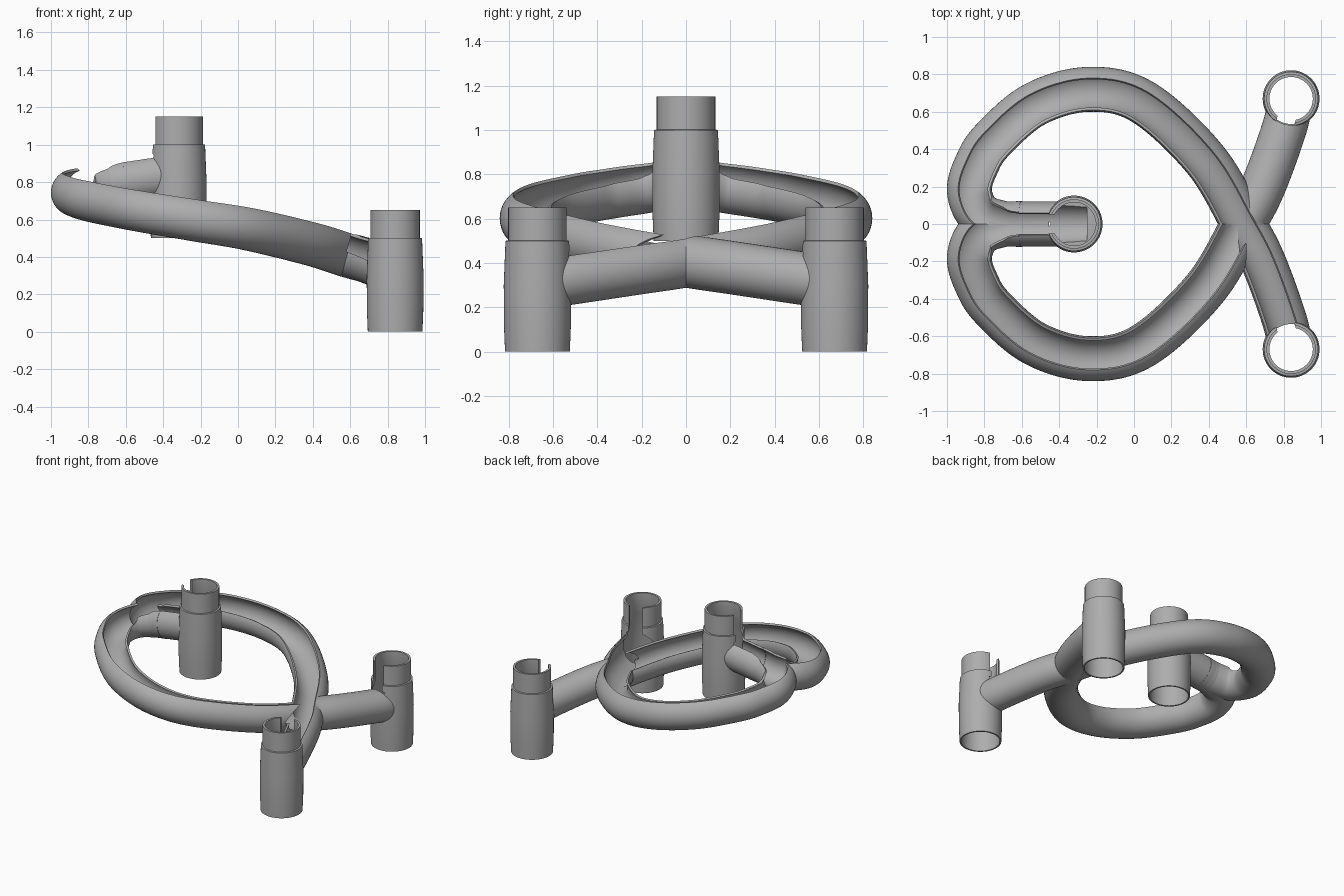
import bpy, bmesh, math
from mathutils import Vector

cube = bpy.data.objects.get("Cube")
if cube:
    bpy.data.objects.remove(cube, do_unlink=True)

grey = bpy.data.materials.new("plain grey")
grey.use_nodes = True
colour = (0.42, 0.42, 0.42, 1)
grey.diffuse_color = colour
grey.node_tree.nodes["Principled BSDF"].inputs["Base Color"].default_value = colour

PIPE, BORE, CUT = 0.12, 0.105, 0.135
helpers = []


def make(name, bm, helper=False):
    bmesh.ops.recalc_face_normals(bm, faces=bm.faces)
    mesh = bpy.data.meshes.new(name)
    bm.to_mesh(mesh)
    bm.free()
    mesh.materials.append(grey)
    ob = bpy.data.objects.new(name, mesh)
    bpy.context.collection.objects.link(ob)
    if helper:
        ob.hide_render = True
        helpers.append(ob)
    return ob


def boolean(ob, other, operation):
    mod = ob.modifiers.new("cut", 'BOOLEAN')
    mod.object, mod.operation, mod.solver = other, operation, 'EXACT'
    bpy.context.view_layer.update()
    result = ob.evaluated_get(bpy.context.evaluated_depsgraph_get())
    mesh = bpy.data.meshes.new_from_object(result)
    ob.modifiers.clear()
    ob.data = mesh


def smooth_path(points, steps=12):
    p = [Vector(q) for q in points]
    p = [2 * p[0] - p[1]] + p + [2 * p[-1] - p[-2]]
    out = []
    for i in range(1, len(p) - 2):
        a, b, c, d = p[i - 1:i + 3]
        for k in range(steps):
            t = k / steps
            out.append(0.5 * (2 * b + (c - a) * t + (2 * a - 5 * b + 4 * c - d) * t * t
                              + (3 * b - a - 3 * c + d) * t ** 3))
    return out + [p[-2]]


def sweep(name, path, section, side=1, helper=True):
    """Sweep section(t) -> list of (angle, radius); side mirrors in y."""
    bm = bmesh.new()
    rings = []
    n = len(path) - 1
    for i, p in enumerate(path):
        t = (path[min(i + 1, n)] - path[max(i - 1, 0)]).normalized()
        outer = Vector((-t.y, t.x, 0)).normalized()
        up = t.cross(outer)
        ring = []
        for angle, r in section(i / n):
            co = p + r * (math.cos(angle) * outer + math.sin(angle) * up)
            ring.append(bm.verts.new((co.x, co.y * side, co.z)))
        rings.append(ring)
    for a, b in zip(rings, rings[1:]):
        for j in range(len(a)):
            k = (j + 1) % len(a)
            bm.faces.new((a[j], a[k], b[k], b[j]))
    bm.faces.new(rings[0])
    bm.faces.new(rings[-1])
    return make(name, bm, helper)


def round_section(t):
    return [(math.tau * i / 40, PIPE) for i in range(40)]


def channel(inner_start, inner_end):
    """Round bore plus a slot between the outer and inner rim."""
    def section(t):
        blend = min(t / 0.2, 1)
        lo = math.radians(60)
        hi = math.radians(inner_start + (inner_end - inner_start) * blend)
        bore = [(hi + (lo + math.tau - hi) * i / 32, BORE) for i in range(33)]
        return bore + [(lo + (hi - lo) * i / 10, CUT) for i in range(11)]
    return section


def lathe(name, profile, centre, helper=False, steps=64):
    bm = bmesh.new()
    rings = [[bm.verts.new((centre[0] + r * math.cos(math.tau * i / steps),
                            centre[1] + r * math.sin(math.tau * i / steps),
                            centre[2] + z)) for i in range(steps)] for r, z in profile]
    for a, b in zip(rings, rings[1:] + rings[:1]):
        for i in range(steps):
            k = (i + 1) % steps
            bm.faces.new((a[i], a[k], b[k], b[i]))
    return make(name, bm, helper)


def solid_cylinder(name, radius, low, high, centre, helper=True):
    bm = bmesh.new()
    bmesh.ops.create_cone(bm, cap_ends=True, segments=64, radius1=radius,
                          radius2=radius, depth=high - low)
    bmesh.ops.translate(bm, verts=bm.verts,
                        vec=(centre[0], centre[1], (low + high) / 2))
    return make(name, bm, helper)


def slot_box(centre, direction, low, high):
    bm = bmesh.new()
    d = Vector(direction).normalized()
    s = Vector((-d.y, d.x, 0))
    base = Vector((centre[0], centre[1], 0))
    corners = [base - s * 0.05, base + s * 0.05,
               base + s * 0.05 + d * 0.2, base - s * 0.05 + d * 0.2]
    rows = [[bm.verts.new((c.x, c.y, z)) for c in corners] for z in (low, high)]
    bm.faces.new(rows[0])
    bm.faces.new(rows[1])
    for i in range(4):
        k = (i + 1) % 4
        bm.faces.new((rows[0][i], rows[0][k], rows[1][k], rows[1][i]))
    return make("slot_cutter", bm, True)


# Paths: one branch (mirrored for the other) and the short stem
branch = smooth_path([
    (-0.60, 0.003, 0.803), (-0.70, 0.003, 0.788), (-0.827, 0.053, 0.768),
    (-0.88, 0.18, 0.745), (-0.84, 0.32, 0.723), (-0.755, 0.45, 0.70),
    (-0.53, 0.64, 0.655), (-0.24, 0.72, 0.605), (0.05, 0.65, 0.555),
    (0.38, 0.345, 0.475), (0.585, 0, 0.41), (0.69, -0.2, 0.38),
    (0.80, -0.5, 0.335), (0.84, -0.67, 0.31)])
stem = [Vector((-0.32, 0, 0.845)), Vector((-0.76, 0, 0.779))]
stem_bore = [Vector((-0.26, 0, 0.854)), Vector((-0.79, 0, 0.7745))]

# Track: union of the pipes, trimmed at the posts, then hollowed and opened
track = sweep("forked_track", stem, round_section, helper=False)
for side in (1, -1):
    boolean(track, sweep("branch_pipe", branch, round_section, side), 'UNION')

posts = {"high_post": (-0.32, 0, 0.5), "left_post": (0.84, 0.67, 0),
         "right_post": (0.84, -0.67, 0)}
for centre in posts.values():
    boolean(track, solid_cylinder("post_trim", 0.141, -0.2, 1.4, centre), 'DIFFERENCE')

bores = [sweep("stem_bore", stem_bore, channel(120, 120))]
bores += [sweep("branch_bore", branch, channel(120, 158), side) for side in (1, -1)]
for bore in bores:
    boolean(track, bore, 'DIFFERENCE')

# Posts: tapered sleeve with a narrower neck, entry hole and slot
sleeve = [(0.146, 0), (0.151, 0.12), (0.152, 0.3), (0.144, 0.5), (0.132, 0.502),
          (0.132, 0.65), (0.116, 0.65), (0.116, 0.5), (0.135, 0.46), (0.135, 0)]
finished = [track]
entries = {"high_post": (bores[0], (-1, 0, 0), 0.84),
           "left_post": (bores[2], (-0.04, -0.17, 0), 0.33),
           "right_post": (bores[1], (-0.04, 0.17, 0), 0.33)}
for name, centre in posts.items():
    bore, direction, low = entries[name]
    post = lathe(name, sleeve, centre)
    boolean(post, bore, 'DIFFERENCE')
    boolean(post, slot_box(centre, direction, low, centre[2] + 0.7), 'DIFFERENCE')
    finished.append(post)

# Sloping floor inside the high post
floor = solid_cylinder("high_post_floor", 0.136, 0.72, 0.8, posts["high_post"], False)
boolean(floor, bores[0], 'DIFFERENCE')
finished.append(floor)

for ob in helpers:
    bpy.data.objects.remove(ob, do_unlink=True)

bpy.ops.object.select_all(action='DESELECT')
for ob in finished:
    ob.select_set(True)
bpy.context.view_layer.objects.active = track
bpy.ops.object.shade_smooth_by_angle(angle=math.radians(30))
